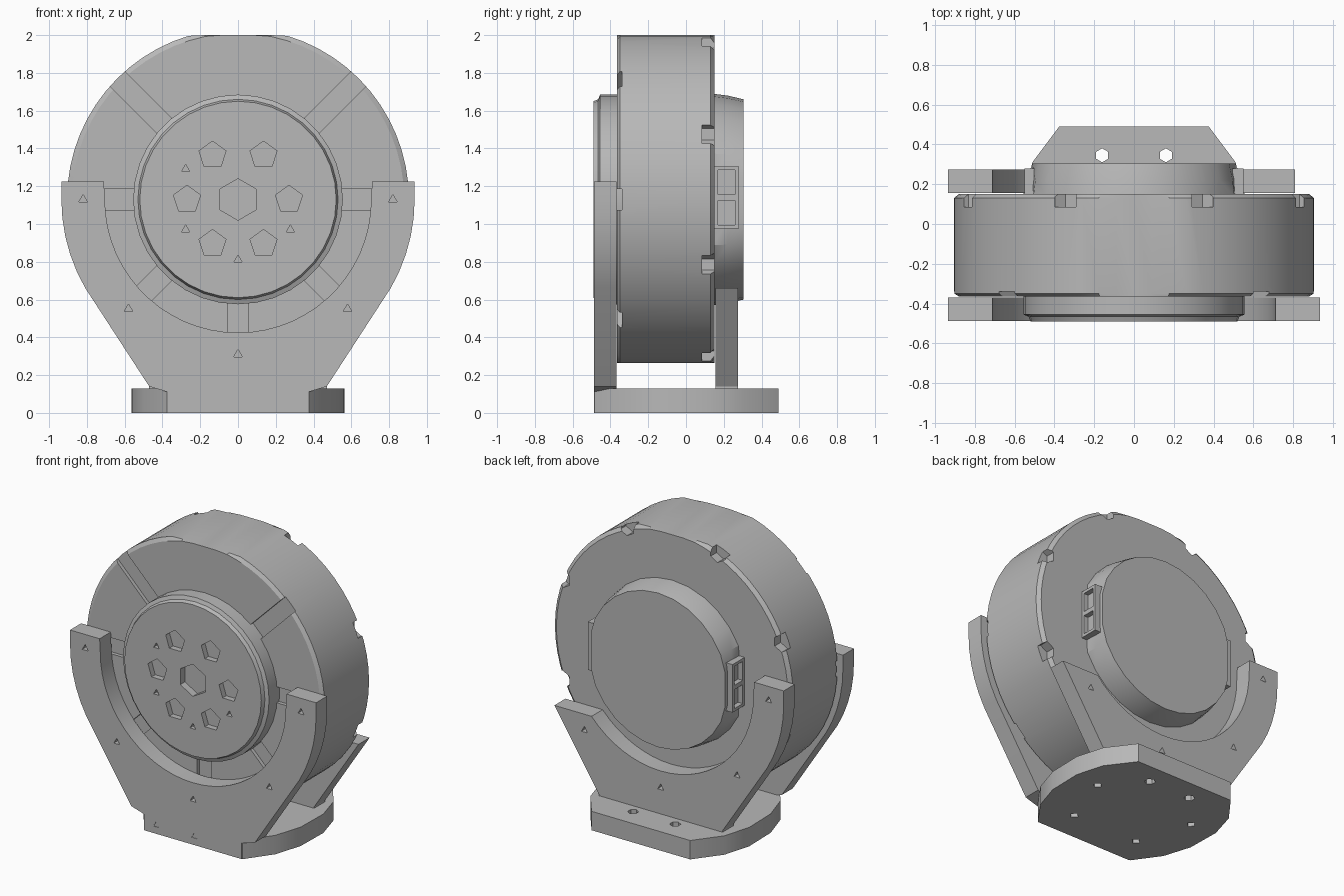
import bpy, bmesh, math
from mathutils import Matrix, Vector

cube = bpy.data.objects.get("Cube")
if cube:
    bpy.data.objects.remove(cube, do_unlink=True)

AXIS = 1.13          # height of the drum axis
TURN = Matrix.Rotation(math.pi / 2, 4, 'X')

grey = bpy.data.materials.new("plain grey")
grey.use_nodes = True
grey.diffuse_color = (0.48, 0.48, 0.48, 1)
grey.node_tree.nodes["Principled BSDF"].inputs["Base Color"].default_value = grey.diffuse_color


def finish(name, bm):
    bmesh.ops.recalc_face_normals(bm, faces=bm.faces[:])
    mesh = bpy.data.meshes.new(name)
    bm.to_mesh(mesh)
    bm.free()
    mesh.materials.append(grey)
    obj = bpy.data.objects.new(name, mesh)
    bpy.context.collection.objects.link(obj)
    return obj


def polar(radius, degrees):
    a = math.radians(degrees)
    return radius * math.cos(a), AXIS + radius * math.sin(a)


def lathe(name, profile, sides, low=0, high=2, wide=1):
    """Turn (radius, y) points about the drum axis, with optional flats."""
    bm = bmesh.new()
    rings = []
    for r, y in profile:
        ring = []
        for i in range(sides):
            x, z = polar(r, 360 * i / sides)
            ring.append(bm.verts.new((max(-wide, min(wide, x)), y, max(low, min(high, z)))))
        rings.append(ring)
    for a, b in zip(rings, rings[1:]):
        for i in range(sides):
            j = (i + 1) % sides
            bm.faces.new((a[i], a[j], b[j], b[i]))
    bm.faces.new(rings[0])
    bm.faces.new(rings[-1])
    bmesh.ops.remove_doubles(bm, verts=bm.verts[:], dist=0.0001)
    return finish(name, bm)


def extrude(name, points, offset):
    bm = bmesh.new()
    face = bm.faces.new([bm.verts.new(p) for p in points])
    new = bmesh.ops.extrude_face_region(bm, geom=[face])["geom"]
    bmesh.ops.translate(bm, vec=offset, verts=[g for g in new if isinstance(g, bmesh.types.BMVert)])
    return finish(name, bm)


def add_box(bm, centre, size, spin=0):
    m = (Matrix.Translation(centre) @ Matrix.Rotation(-math.radians(spin), 4, 'Y')
         @ Matrix.Diagonal(Vector((*size, 1))))
    bmesh.ops.create_cube(bm, size=1, matrix=m)


def add_pin(bm, centre, radius, depth, sides, turn=TURN):
    bmesh.ops.create_cone(bm, cap_ends=True, segments=sides, radius1=radius, radius2=radius,
                          depth=depth, matrix=Matrix.Translation(centre) @ turn)


def carve(obj, bm):
    cutter = finish("cutter", bm)
    cutter.hide_render = True
    mod = obj.modifiers.new("carve", 'BOOLEAN')
    mod.operation, mod.solver, mod.object = 'DIFFERENCE', 'EXACT', cutter
    bpy.context.view_layer.objects.active = obj
    bpy.ops.object.modifier_apply(modifier=mod.name)
    bpy.data.objects.remove(cutter, do_unlink=True)


# Drum body with flats, radial front grooves and rear rim notches
drum = lathe("drum_body", [(0.88, -0.365), (0.905, -0.35), (0.905, 0.13), (0.88, 0.15)],
             64, low=0.265, high=2.0)
cuts = bmesh.new()
for k in range(8):
    if k != 2:
        x, z = polar(0.74, 45 * k)
        add_box(cuts, (x, -0.37, z), (0.5, 0.06, 0.11), 45 * k)
    x, z = polar(0.9, 45 * k + 22.5)
    add_pin(cuts, (x, 0.14, z), 0.06, 0.11, 6)
carve(drum, cuts)

# Front hub with centre socket, six pockets and four screw holes
front_hub = lathe("front_hub", [(0.555, -0.33), (0.555, -0.455), (0.53, -0.465), (0.52, -0.49)], 36)
cuts = bmesh.new()
add_pin(cuts, (0, -0.49, AXIS), 0.11, 0.1, 6)
for k in range(6):
    x, z = polar(0.27, 60 * k)
    add_pin(cuts, (x, -0.49, z), 0.075, 0.08, 5)
for angle in (150, 210, 270, 330):
    x, z = polar(0.32, angle)
    add_pin(cuts, (x, -0.49, z), 0.025, 0.06, 3)
carve(front_hub, cuts)

# Rear hub, flattened at both sides
rear_hub = lathe("rear_hub", [(0.56, 0.14), (0.55, 0.22), (0.53, 0.305)], 28, wide=0.51)

# Side connectors with two open sockets each
for side, label in ((1, "left"), (-1, "right")):
    bm = bmesh.new()
    add_box(bm, (side * 0.5, 0.215, 1.14), (0.1, 0.13, 0.33))
    connector = finish(label + "_connector", bm)
    cuts = bmesh.new()
    for z in (1.06, 1.22):
        add_box(cuts, (side * 0.55, 0.215, z), (0.07, 0.09, 0.13))
    carve(connector, cuts)


# Cradle brackets
def bracket(name, y, foot):
    outer = [(0.935, 1.225)] + [polar(0.935, a) for a in range(0, -35, -6)]
    half = [(x, z) for x, z in foot] + [(0.47, 0.14)] + outer[::-1] + [(0.71, 1.225)]
    inner = [polar(0.705, a) for a in range(0, -181, -6)]
    left = [(-x, z) for x, z in reversed(half)]
    outline = half + inner + left
    obj = extrude(name, [(x, y, z) for x, z in outline], (0, 0.12, 0))
    return obj


def screw_holes(bm, y):
    for angle in (0, -45, -90, -135, -180):
        x, z = polar(0.82, angle)
        add_pin(bm, (x, y, z), 0.026, 0.08, 3)


front_bracket = bracket("front_bracket", -0.488, [(0.37, 0), (0.37, 0.11)])
cuts = bmesh.new()
screw_holes(cuts, -0.488)
for x in (-0.28, 0.01):
    add_pin(cuts, (x, -0.49, 0.06), 0.025, 0.06, 3)
carve(front_bracket, cuts)

# Rear bracket has one shortened arm
rear_bracket = bracket("rear_bracket", 0.155, [(0.47, 0.12)])
cuts = bmesh.new()
add_box(cuts, (0.8, 0.2, 1.06), (0.8, 0.5, 0.8))
carve(rear_bracket, cuts)
cuts = bmesh.new()
for angle in (-45, -90, -135, -180):
    x, z = polar(0.82, angle)
    add_pin(cuts, (x, 0.275, z), 0.026, 0.08, 3)
carve(rear_bracket, cuts)

# Base plate with straight front and back and bowed sides
side_pts = [(0.375, -0.485), (0.5, -0.31), (0.56, -0.12), (0.565, 0.12), (0.51, 0.31), (0.375, 0.49)]
plan = side_pts + [(-x, y) for x, y in reversed(side_pts)]
base = extrude("base_plate", [(x, y, 0) for x, y in plan], (0, 0, 0.13))
cuts = bmesh.new()
for x in (-0.16, 0.16):
    add_pin(cuts, (x, 0.345, 0.06), 0.035, 0.3, 6, Matrix())
for x, y in ((0.38, 0.1), (-0.38, 0.1), (0.25, -0.28), (-0.25, -0.28)):
    add_pin(cuts, (x, y, 0), 0.03, 0.08, 4, Matrix())
carve(base, cuts)

# Smooth the curved walls and keep hard edges
for obj in bpy.context.view_layer.objects:
    obj.select_set(obj.type == 'MESH' and grey.name in obj.data.materials)
bpy.context.view_layer.objects.active = drum
bpy.ops.object.shade_smooth_by_angle(angle=math.radians(25))
